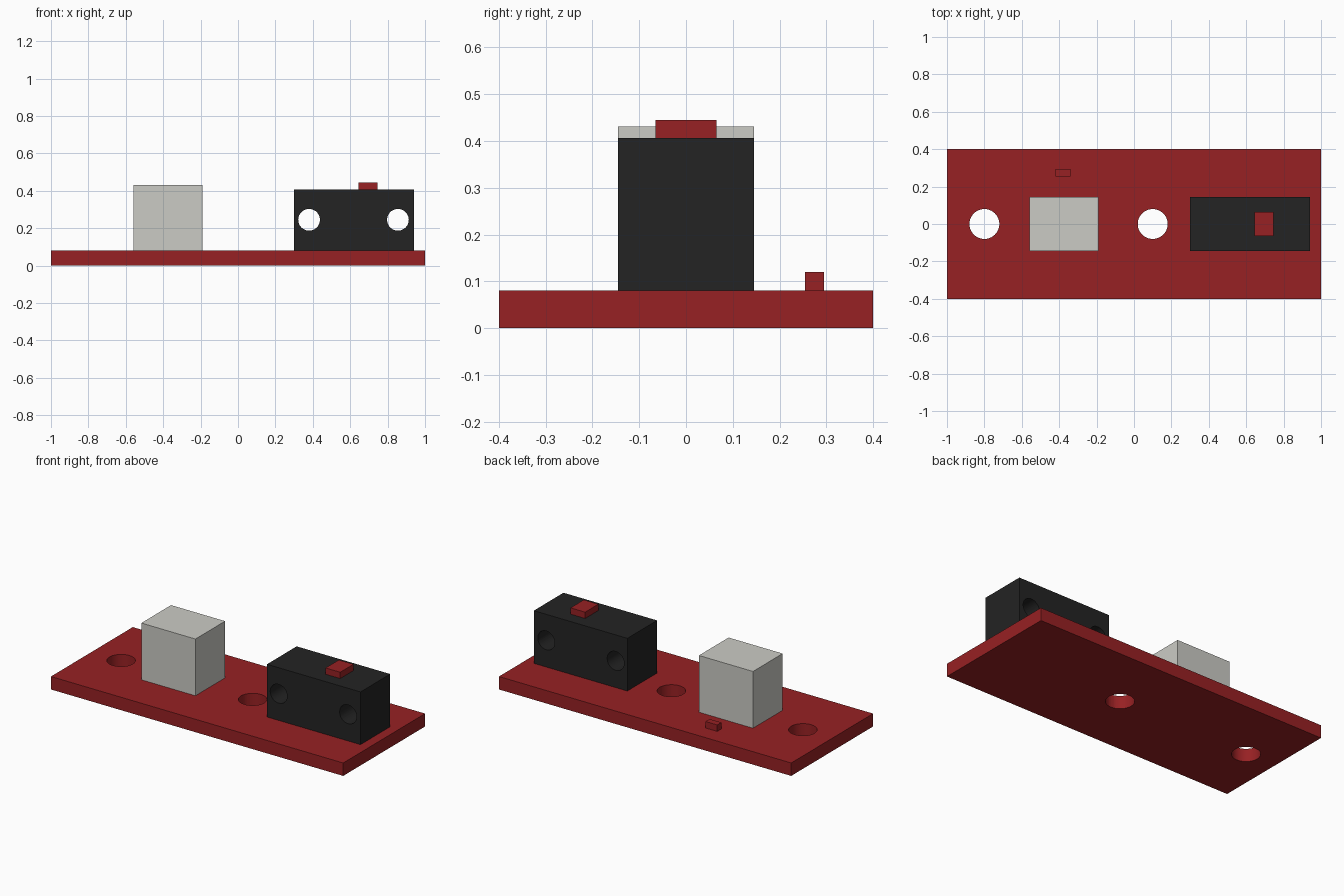
import bpy
import math

if "Cube" in bpy.data.objects:
    bpy.data.objects.remove(bpy.data.objects["Cube"], do_unlink=True)


def material(name, color):
    mat = bpy.data.materials.new(name)
    mat.use_nodes = True
    rgba = (*color, 1)
    mat.diffuse_color = rgba
    mat.node_tree.nodes["Principled BSDF"].inputs["Base Color"].default_value = rgba
    return mat


red = material("board red", (0.31, 0.015, 0.017))
black = material("housing black", (0.017, 0.017, 0.017))
grey = material("connector grey", (0.60, 0.60, 0.56))


def box(name, x, y, z, mat):
    """Box spanning the given (low, high) range on each axis."""
    spans = (x, y, z)
    bpy.ops.mesh.primitive_cube_add(size=1, location=[sum(s) / 2 for s in spans])
    obj = bpy.context.object
    obj.name = name
    obj.scale = [s[1] - s[0] for s in spans]
    bpy.ops.object.transform_apply(location=False, rotation=False, scale=True)
    obj.data.materials.append(mat)
    return obj


def drill(obj, center, radius, axis_tilt=0):
    """Cut a round through hole, along z or tilted about x."""
    bpy.ops.mesh.primitive_cylinder_add(vertices=48, radius=radius, depth=1,
                                        location=center, rotation=(axis_tilt, 0, 0))
    cutter = bpy.context.object
    cutter.hide_render = True
    mod = obj.modifiers.new("hole", "BOOLEAN")
    mod.operation = "DIFFERENCE"
    mod.solver = "EXACT"
    mod.object = cutter
    bpy.ops.object.select_all(action="DESELECT")
    bpy.context.view_layer.objects.active = obj
    obj.select_set(True)
    bpy.ops.object.modifier_apply(modifier=mod.name)
    bpy.data.objects.remove(cutter, do_unlink=True)
    bpy.ops.object.shade_smooth_by_angle(angle=math.radians(30))


# Circuit board with mounting holes
TOP = 0.08
board = box("board", (-1, 1), (-0.4, 0.4), (0, TOP), red)
for x in (-0.8, 0.1):
    drill(board, (x, 0, 0), 0.08)

# Switch housing with two pin holes from front to back
housing = box("switch_housing", (0.3, 0.94), (-0.145, 0.145), (TOP, 0.406), black)
for x in (0.38, 0.855):
    drill(housing, (x, 0, 0.245), 0.058, math.pi / 2)

# Plunger, connector and small surface part
box("switch_plunger", (0.645, 0.745), (-0.065, 0.065), (0.406, 0.445), red)
box("connector", (-0.56, -0.19), (-0.145, 0.145), (TOP, 0.431), grey)
box("small_component", (-0.42, -0.34), (0.255, 0.295), (TOP, 0.12), red)
